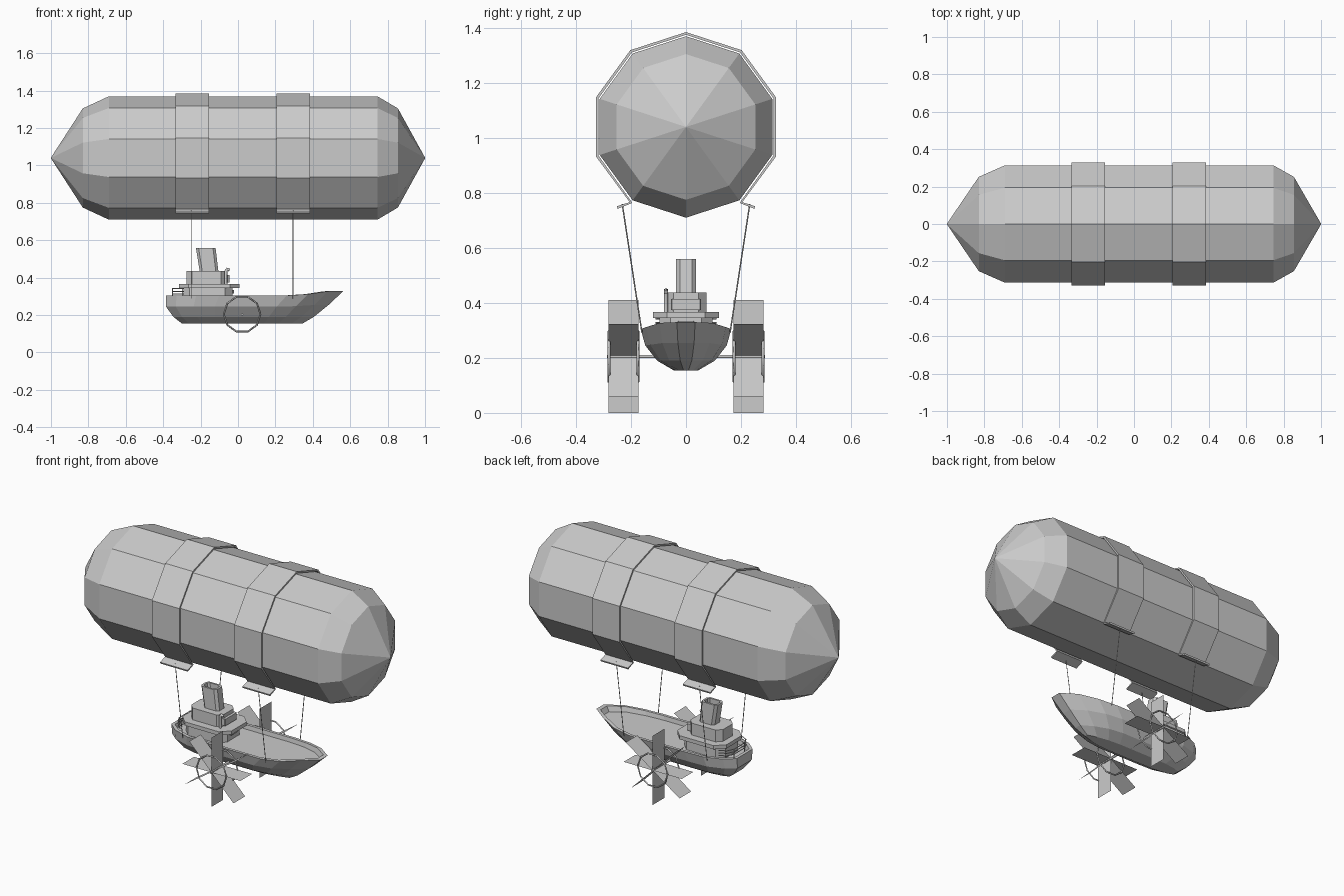
import bpy, bmesh
from math import sin, cos, pi, radians
from mathutils import Vector

if "Cube" in bpy.data.objects:
    bpy.data.objects.remove(bpy.data.objects["Cube"])


def mesh_object(name, verts, faces):
    me = bpy.data.meshes.new(name)
    bm = bmesh.new()
    vs = [bm.verts.new(v) for v in verts]
    for f in faces:
        bm.faces.new([vs[i] for i in f])
    bmesh.ops.recalc_face_normals(bm, faces=bm.faces)
    bm.to_mesh(me)
    bm.free()
    ob = bpy.data.objects.new(name, me)
    bpy.context.collection.objects.link(ob)
    return ob


def loft(name, rings, cap_start=True, cap_end=True):
    """Skin a list of equal-length closed rings."""
    n = len(rings[0])
    verts = [v for r in rings for v in r]
    faces = []
    for i in range(len(rings) - 1):
        for j in range(n):
            k = (j + 1) % n
            faces.append((i*n + j, i*n + k, (i+1)*n + k, (i+1)*n + j))
    if cap_start:
        faces.append(tuple(range(n)))
    if cap_end:
        faces.append(tuple(range((len(rings)-1)*n, len(rings)*n)))
    return mesh_object(name, verts, faces)


def oct_ring(x0, x1, w, z, c):
    """Rectangle with chamfered corners, in plan."""
    return [(x0+c, -w, z), (x1-c, -w, z), (x1, -w+c, z), (x1, w-c, z),
            (x1-c, w, z), (x0+c, w, z), (x0, w-c, z), (x0, -w+c, z)]


def block(name, x0, x1, w, z0, z1, c):
    return loft(name, [oct_ring(x0, x1, w, z0, c), oct_ring(x0, x1, w, z1, c)])


def tube(name, pts, r, sides=6, closed=False):
    cu = bpy.data.curves.new(name, 'CURVE')
    cu.dimensions = '3D'
    cu.bevel_depth = r
    cu.bevel_resolution = max(0, sides // 2 - 2)
    cu.use_fill_caps = True
    sp = cu.splines.new('POLY')
    sp.points.add(len(pts) - 1)
    for p, co in zip(sp.points, pts):
        p.co = (*co, 1)
    sp.use_cyclic_u = closed
    ob = bpy.data.objects.new(name, cu)
    bpy.context.collection.objects.link(ob)
    return ob


# Gas bag: ten-sided, pointed at both ends
ZC = 1.04


def circle(x, r):
    return [(x, r*cos(pi/2 + k*pi/5), ZC + r*sin(pi/2 + k*pi/5)) for k in range(10)]


loft("gas_bag", [circle(x, r) for x, r in
     [(-1, .002), (-.83, .265), (-.69, .33), (.745, .33), (.855, .265), (1, .002)]])

# Straps over the bag, with flared feet
for x0, x1, tag in [(-.335, -.155, "rear"), (.205, .385, "front")]:
    prof = [(.34*cos(radians(a)), ZC + .34*sin(radians(a))) for a in range(-54, 235, 36)]
    prof = [(.25, .747)] + prof + [(-.25, .747)]
    n = len(prof)
    verts = [(x, y, z) for x in (x0, x1) for y, z in prof]
    ob = mesh_object(tag + "_strap", verts, [(i, i+1, n+i+1, n+i) for i in range(n-1)])
    m = ob.modifiers.new("thickness", 'SOLIDIFY')
    m.thickness = .01
    m.offset = 0

# Suspension ropes
for x in (-.25, .295):
    for s in (-1, 1):
        tube("rope", [(x, s*.232, .76), (x, s*.16, .29)], .0025, 4)

# Hull: plan outlines stacked from keel to gunwale, then down to the deck
PLAN = [(0, .45), (.06, .75), (.17, .97), (.3, 1), (.68, 1), (.8, .88), (.91, .58), (1, .2)]


def outline(x0, x1, w, z, sheer):
    half = [(x0 + t*(x1-x0), f*w, z + sheer*min(1, max(0, (t-.75)/.18))) for t, f in PLAN]
    return half + [(x, -y, zz) for x, y, zz in reversed(half)]


loft("hull", [outline(-.30, .345, .045, .155, 0),
              outline(-.345, .405, .105, .19, 0),
              outline(-.385, .485, .148, .245, .01),
              outline(-.385, .565, .165, .305, .025),
              outline(-.367, .54, .148, .305, .025),
              outline(-.36, .525, .144, .28, .02)])

# Superstructure
block("lower_cabin", -.30, -.03, .097, .275, .347, .04)
block("bridge_platform", -.315, .008, .12, .345, .367, .05)
block("wheelhouse", -.275, -.06, .075, .365, .437, .03)
block("wheelhouse_window", -.08, -.045, .055, .375, .415, .004)
block("lower_window", -.05, -.022, .03, .315, .335, .003)

# Raked hollow funnel
loft("funnel", [oct_ring(-.205, -.105, .036, .435, .014),
                oct_ring(-.225, -.12, .036, .56, .014),
                oct_ring(-.213, -.132, .025, .56, .01),
                oct_ring(-.205, -.127, .025, .52, .01)])

# Vent pipe and stern rails
tube("vent_pipe", [(-.065, -.073, .365), (-.065, -.073, .435),
                   (-.058, -.073, .446), (-.045, -.073, .44)], .008)
for z in (.312, .327, .342):
    tube("stern_rail", [(-.29, -.11, z), (-.33, -.09, z), (-.35, -.05, z),
                        (-.35, .05, z), (-.33, .09, z), (-.29, .11, z)], .003, 4)
for y in (-.05, .05):
    tube("rail_post", [(-.35, y, .28), (-.35, y, .345)], .003, 4)

# Paddle wheels: four crossed sheets, two rims, and a shared axle
XW, ZW = .022, .205
tube("axle", [(XW, -.287, ZW), (XW, .287, ZW)], .007)
for s in (-1, 1):
    for a, r in ((0, .19), (34, .213), (90, .205), (135, .205)):
        dx, dz = r*cos(radians(a)), r*sin(radians(a))
        mesh_object("paddle", [(XW-dx, s*.172, ZW-dz), (XW+dx, s*.172, ZW+dz),
                               (XW+dx, s*.281, ZW+dz), (XW-dx, s*.281, ZW-dz)],
                    [(0, 1, 2, 3)])
    for y in (.175, .28):
        tube("paddle_rim", [(XW + .098*cos(k*pi/5), s*y, ZW + .098*sin(k*pi/5))
                            for k in range(10)], .005, 4, True)
